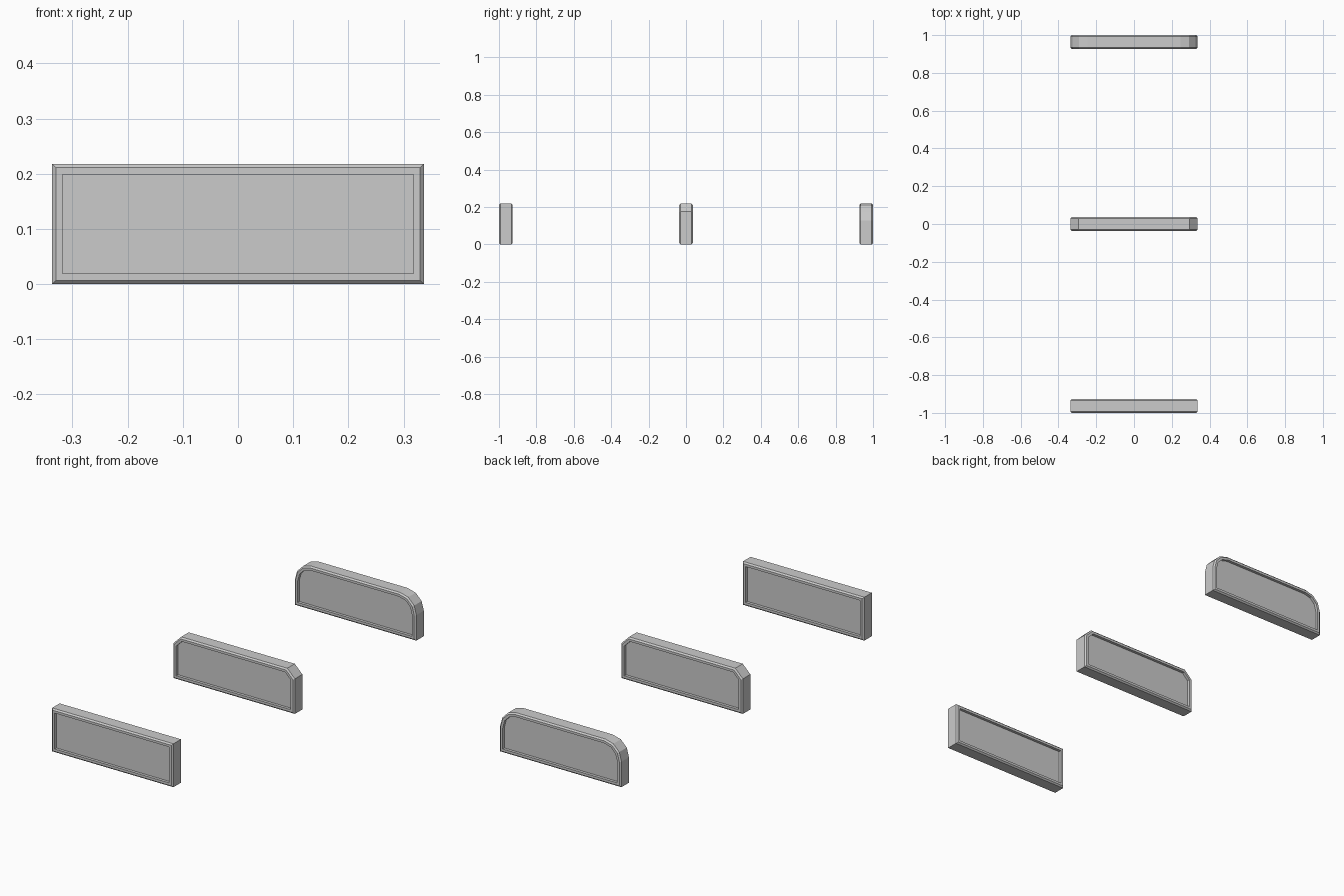
import bpy, bmesh, math

if "Cube" in bpy.data.objects:
    bpy.data.objects.remove(bpy.data.objects["Cube"])

W, H, T = 0.337, 0.218, 0.073      # half width, height, thickness
BEVEL, FRAME, DEPTH = 0.007, 0.012, 0.014


def outline(radius, segs):
    """Panel outline in x/z: square bottom, top corners cut in segs steps."""
    right = [(W, H)]
    if segs:
        right = [(W - radius + radius * math.cos(math.pi / 2 * i / segs),
                  H - radius + radius * math.sin(math.pi / 2 * i / segs))
                 for i in range(segs + 1)]
    return [(-W, 0), (W, 0)] + right + [(-x, z) for x, z in reversed(right)]


def offset(pts, d):
    """Move each edge of a counter-clockwise outline inward by d."""
    out, n = [], len(pts)
    for i, (x, z) in enumerate(pts):
        (px, pz), (qx, qz) = pts[i - 1], pts[(i + 1) % n]
        l1, l2 = math.hypot(x - px, z - pz), math.hypot(qx - x, qz - z)
        ax, az = (pz - z) / l1, (x - px) / l1
        bx, bz = (z - qz) / l2, (qx - x) / l2
        k = d / (1 + ax * bx + az * bz)
        out.append((x + (ax + bx) * k, z + (az + bz) * k))
    return out


def panel(name, y, radius=0, segs=0):
    base, h = outline(radius, segs), T / 2
    # rings of the section: recess, frame, chamfer, then the mirrored back
    half = [(BEVEL + FRAME, h - DEPTH), (BEVEL + FRAME, h), (BEVEL, h), (0, h - BEVEL)]
    section = [(d, -t) for d, t in half] + half[::-1]
    bm = bmesh.new()
    rings = [[bm.verts.new((x, y + t, z)) for x, z in offset(base, d)]
             for d, t in section]
    n = len(base)
    for a, b in zip(rings, rings[1:]):
        for i in range(n):
            j = (i + 1) % n
            bm.faces.new((a[i], a[j], b[j], b[i]))
    bm.faces.new(rings[0])
    bm.faces.new(rings[-1])
    bmesh.ops.recalc_face_normals(bm, faces=bm.faces)
    mesh = bpy.data.meshes.new(name)
    bm.to_mesh(mesh)
    bm.free()
    bpy.context.collection.objects.link(bpy.data.objects.new(name, mesh))


# three headboard-like panels in a row
END = 1 - T / 2
panel("square_panel", -END)
panel("chamfered_panel", 0, 0.042, 1)
panel("rounded_panel", END, 0.09, 3)
